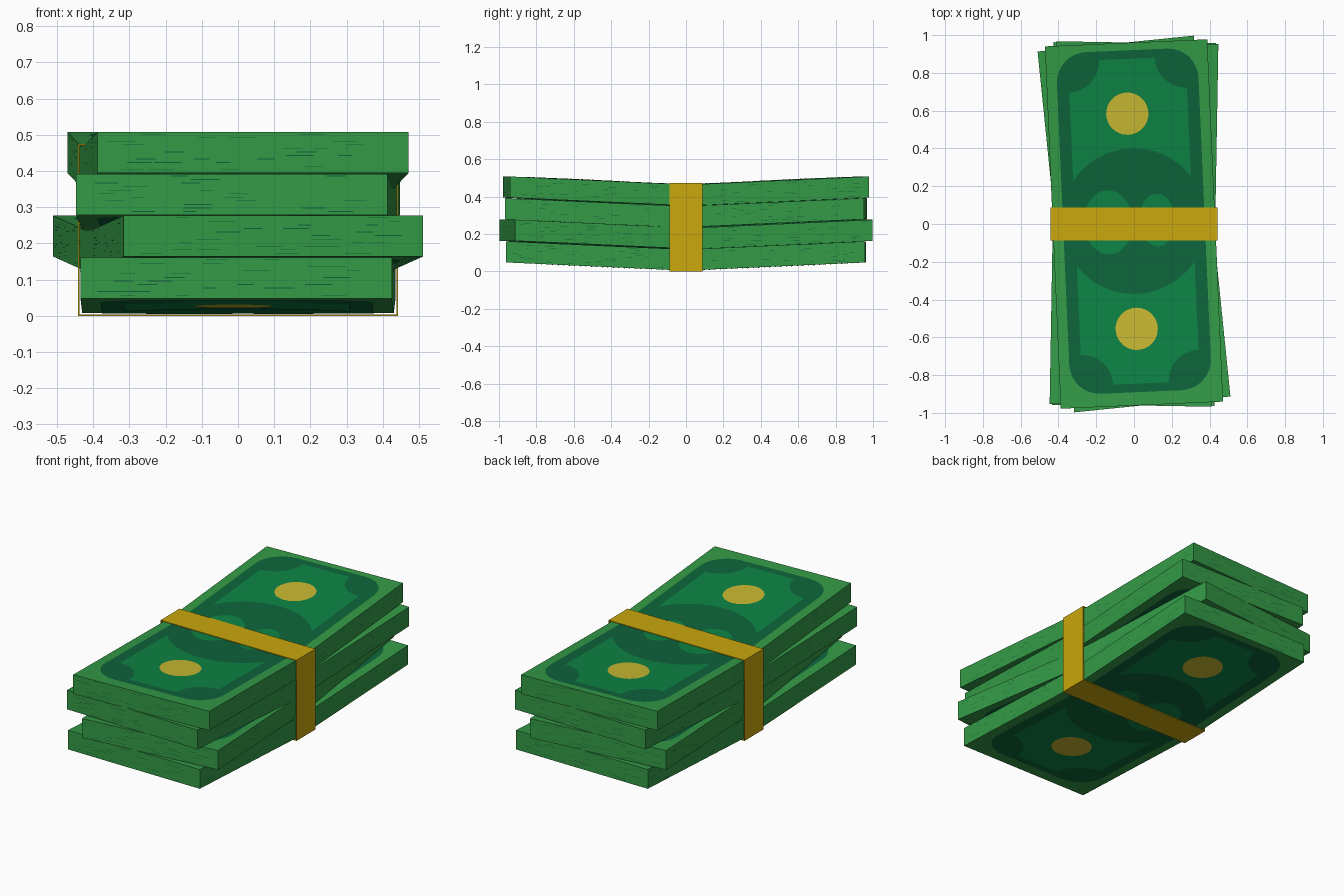
import bpy, bmesh, math, random
from mathutils import Vector, Matrix

if "Cube" in bpy.data.objects:
    bpy.data.objects.remove(bpy.data.objects["Cube"])

random.seed(4)


def material(name, r, g, b):
    m = bpy.data.materials.new(name)
    m.diffuse_color = (r, g, b, 1)
    m.use_nodes = True
    m.node_tree.nodes["Principled BSDF"].inputs["Base Color"].default_value = m.diffuse_color
    return m


PAPER = material("paper_green", 0.034, 0.325, 0.062)
DARK = material("print_dark_green", 0.004, 0.127, 0.043)
LIGHT = material("print_light_green", 0.004, 0.231, 0.058)
SEAL = material("seal_yellow", 0.585, 0.485, 0.032)
BAND = material("band_gold", 0.585, 0.392, 0.004)

HINGE, HALF_L, THICK, PITCH, BASE = 0.08, 0.96, 0.113, 0.1155, 0.008


def arc(cx, cy, rx, ry, a0, a1, n):
    return [(cx + rx * math.cos(math.radians(a0 + (a1 - a0) * i / n)),
             cy + ry * math.sin(math.radians(a0 + (a1 - a0) * i / n))) for i in range(n + 1)]


def ellipse(cx, cy, rx, ry, n=32):
    return arc(cx, cy, rx, ry, 0, 360, n)[:-1]


# outlines of the printed shapes
def rounded_border(w, l, r):
    return [p for sx, sy, a in ((1, 1, 0), (-1, 1, 90), (-1, -1, 180), (1, -1, 270))
            for p in arc(sx * (w - r), sy * (l - r), r, r, a, a + 90, 8)]


def end_panel(s):
    w, l, r, c = 0.312, 0.86, 0.165, 0.385
    a = math.degrees(math.acos(w / c))
    pts = arc(0, 0, c, c, a, 180 - a, 16)
    pts += arc(-w, l, r, r, -90, 0, 8) + arc(w, l, r, r, 180, 270, 8)
    return [(x, s * y) for x, y in pts]


PRINT = [(rounded_border(0.375, 0.905, 0.16), 0.0012, 1),
         (end_panel(1), 0.0024, 2), (end_panel(-1), 0.0024, 2),
         (ellipse(-0.135, 0, 0.13, 0.17), 0.0024, 2),
         (ellipse(0.125, 0, 0.095, 0.14), 0.0024, 2),
         (ellipse(-0.01, 0.57, 0.112, 0.112), 0.0036, 3),
         (ellipse(-0.01, -0.57, 0.112, 0.112), 0.0036, 3)]


def cut_hinges(bm):
    for y in (-HINGE, HINGE):
        bmesh.ops.bisect_plane(bm, geom=bm.verts[:] + bm.edges[:] + bm.faces[:],
                               plane_co=(0, y, 0), plane_no=(0, 1, 0))


def finish(bm, name, mats, angle, z):
    # raise both ends, then turn the bundle on the stack
    for v in bm.verts:
        v.co.z += max(0, abs(v.co.y) - HINGE) * 0.04 / (HALF_L - HINGE)
    bm.transform(Matrix.Translation((0, 0, z)) @ Matrix.Rotation(math.radians(angle), 4, 'Z'))
    me = bpy.data.meshes.new(name)
    bm.to_mesh(me)
    bm.free()
    for m in mats:
        me.materials.append(m)
    ob = bpy.data.objects.new(name, me)
    bpy.context.collection.objects.link(ob)
    return ob


def face(bm, pts, want, mat):
    f = bm.faces.new([bm.verts.new(p) for p in pts])
    f.material_index = mat
    f.normal_update()
    if f.normal.dot(Vector(want)) < 0:
        f.normal_flip()


def bundle(i, angle, w):
    z = BASE + i * PITCH
    mats = [PAPER, DARK, LIGHT, SEAL]
    # paper block
    bm = bmesh.new()
    bmesh.ops.create_cube(bm, size=1)
    for v in bm.verts:
        v.co = Vector((v.co.x * 2 * w, v.co.y * 2 * HALF_L, (v.co.z + 0.5) * THICK))
    cut_hinges(bm)
    finish(bm, f"bill_bundle_{i + 1}", mats, angle, z)

    # printed faces above and below
    bm = bmesh.new()
    for s, level in ((1, THICK), (-1, 0)):
        for pts, off, mat in PRINT:
            face(bm, [(x, y + 0.015, level + s * off) for x, y in pts], (0, 0, s), mat)
    cut_hinges(bm)
    finish(bm, f"bill_print_{i + 1}", mats, angle, z)

    # thin dashes hinting at the paper edges
    bm = bmesh.new()
    for s in (-1, 1):
        for k in range(26):
            h = 0.008 + 0.0098 * (k % 11)
            n = random.uniform(0.015, 0.04)
            c = random.uniform(-w + 0.05, w - 0.05)
            y = s * (HALF_L + 0.0008)
            face(bm, [(c - n, y, h), (c + n, y, h), (c + n, y, h + 0.002), (c - n, y, h + 0.002)],
                 (0, s, 0), 1)
        for k in range(44):
            h = 0.008 + 0.0098 * (k % 11)
            n = random.uniform(0.01, 0.03)
            c = random.choice((-1, 1)) * random.uniform(0.14, 0.92)
            x = s * (w + 0.0008)
            face(bm, [(x, c - n, h), (x, c + n, h), (x, c + n, h + 0.002), (x, c - n, h + 0.002)],
                 (s, 0, 0), 1)
    finish(bm, f"paper_edge_lines_{i + 1}", mats, angle, z)


for i, (angle, w) in enumerate(((-0.3, 0.43), (5.8, 0.4155), (-1.0, 0.43), (2.5, 0.43))):
    bundle(i, angle, w)

# hollow paper band around the middle
bm = bmesh.new()
x, top, t, d = 0.442, 0.474, 0.004, 0.088
outer = [(-x, 0), (x, 0), (x, top), (-x, top)]
inner = [(-x + t, t), (x - t, t), (x - t, top - t), (-x + t, top - t)]
rings = [[bm.verts.new((px, y, pz)) for px, pz in loop]
         for loop, y in ((outer, -d), (outer, d), (inner, d), (inner, -d))]
for r in range(4):
    a, b = rings[r], rings[(r + 1) % 4]
    for k in range(4):
        bm.faces.new((a[k], a[(k + 1) % 4], b[(k + 1) % 4], b[k]))
bmesh.ops.recalc_face_normals(bm, faces=bm.faces[:])
me = bpy.data.meshes.new("money_band")
bm.to_mesh(me)
bm.free()
me.materials.append(BAND)
bpy.context.collection.objects.link(bpy.data.objects.new("money_band", me))
